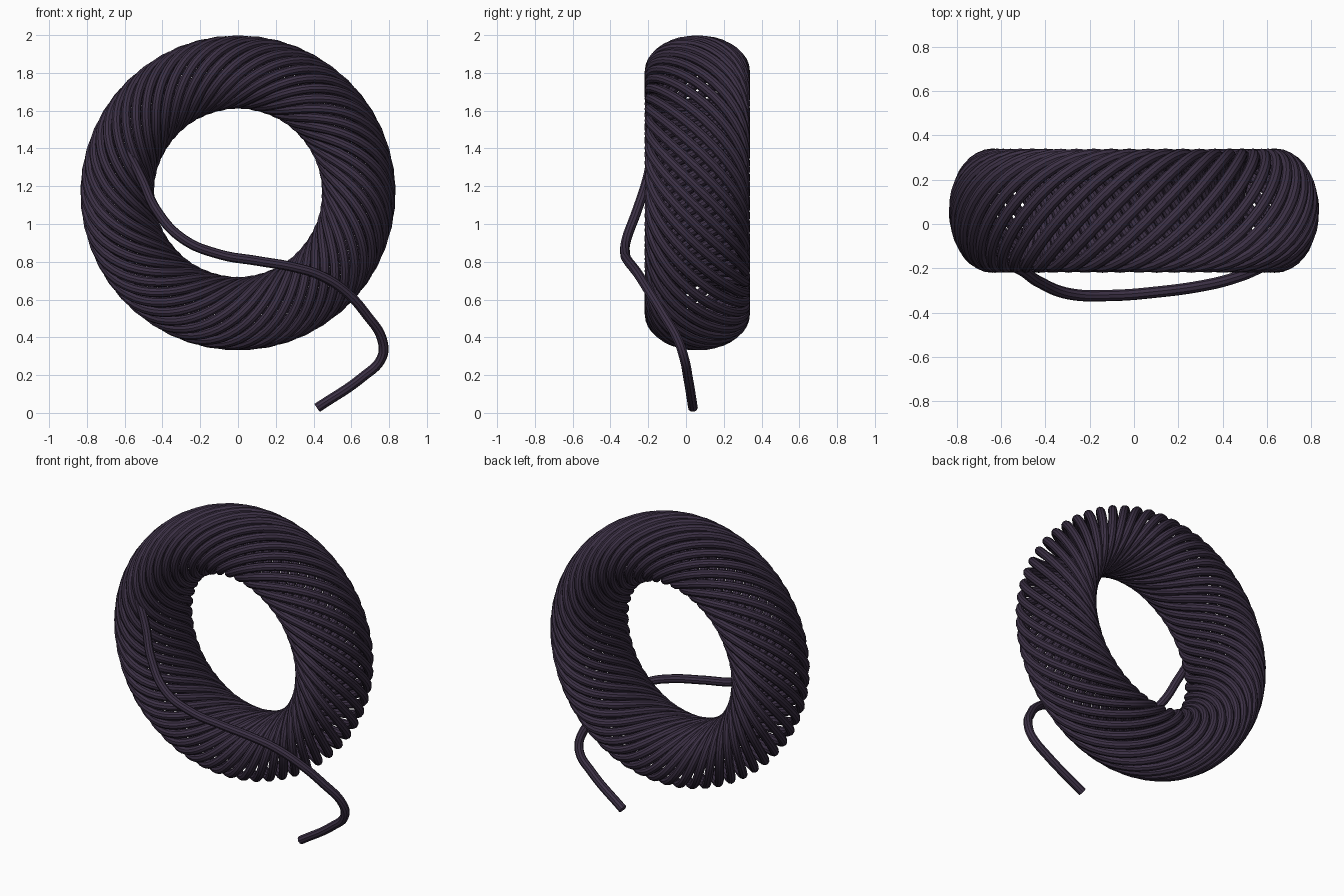
import bpy
from math import sin, cos, tau

if "Cube" in bpy.data.objects:
    bpy.data.objects.remove(bpy.data.objects["Cube"])

WIRE = 0.026          # wire radius
TURNS, LAPS = 49, 15  # loops round the section, laps round the ring
STEPS = 36            # points per loop

mat = bpy.data.materials.new("dark_purple_wire")
mat.diffuse_color = (0.045, 0.03, 0.06, 1)
mat.use_nodes = True
mat.node_tree.nodes["Principled BSDF"].inputs["Base Color"].default_value = mat.diffuse_color


def wire(name, points, kind, cyclic):
    """Sweep a round section along points and turn it into a smooth mesh."""
    cu = bpy.data.curves.new(name, 'CURVE')
    cu.dimensions = '3D'
    cu.bevel_depth = WIRE
    cu.bevel_resolution = 3
    cu.resolution_u = 8
    cu.use_fill_caps = True
    sp = cu.splines.new(kind)
    if kind == 'BEZIER':
        sp.bezier_points.add(len(points) - 1)
        for bp, p in zip(sp.bezier_points, points):
            bp.co = p
            bp.handle_left_type = bp.handle_right_type = 'AUTO'
    else:
        sp.points.add(len(points) - 1)
        for sp_p, p in zip(sp.points, points):
            sp_p.co = (*p, 1)
    sp.use_cyclic_u = cyclic
    ob = bpy.data.objects.new(name, cu)
    bpy.context.collection.objects.link(ob)
    cu.materials.append(mat)
    bpy.ops.object.select_all(action='DESELECT')
    ob.select_set(True)
    bpy.context.view_layer.objects.active = ob
    bpy.ops.object.convert(target='MESH')
    bpy.ops.object.shade_smooth_by_angle()


# Wound ring: one wire spiralling over an oval-section ring
coil = []
for i in range(TURNS * STEPS):
    t = i / (TURNS * STEPS)
    a, b = tau * LAPS * t, tau * TURNS * t
    r = 0.639 + 0.17 * cos(b)
    coil.append((r * sin(a), 0.06 + 0.254 * sin(b), 1.165 + r * cos(a)))
wire("wound_coil", coil, 'POLY', True)

# Loose tail: leaves the left front, crosses the hole and hangs to the ground
tail = [(-0.60, -0.17, 1.42), (-0.51, -0.205, 1.24), (-0.43, -0.26, 1.07),
        (-0.29, -0.315, 0.92), (-0.10, -0.322, 0.84), (0.10, -0.307, 0.805),
        (0.30, -0.28, 0.77), (0.43, -0.25, 0.73), (0.56, -0.20, 0.65),
        (0.68, -0.12, 0.52), (0.765, -0.04, 0.38), (0.76, -0.01, 0.29),
        (0.66, 0.01, 0.19), (0.42, 0.037, 0.027)]
wire("loose_tail", tail, 'BEZIER', False)
